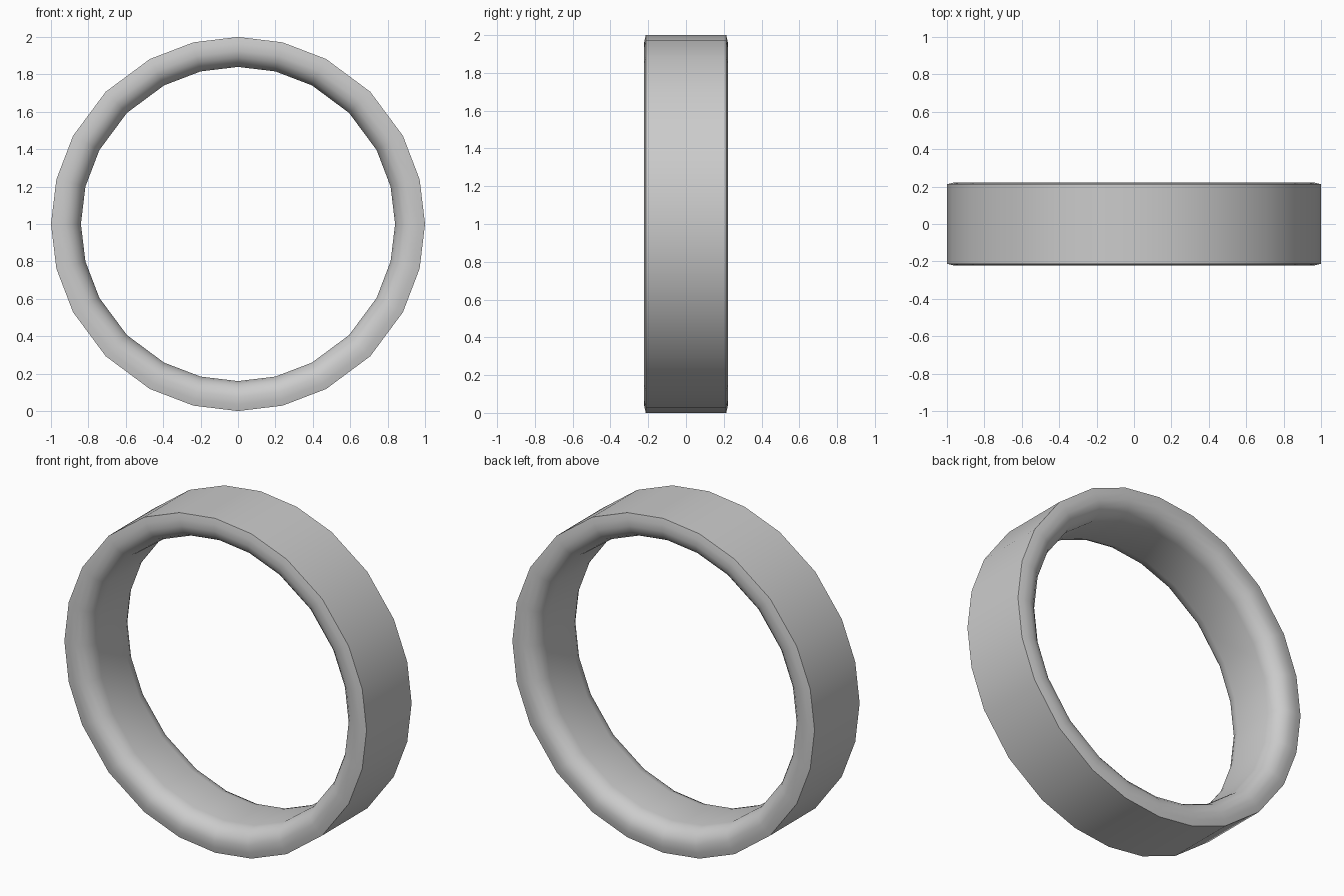
import bpy, bmesh, math

if "Cube" in bpy.data.objects:
    bpy.data.objects.remove(bpy.data.objects["Cube"])

# Half cross-section (radius, y): crisp outer rim, rounded inner edge
half = [(1.0, 0.213), (0.965, 0.221), (0.925, 0.222), (0.89, 0.211),
        (0.862, 0.185), (0.846, 0.155), (0.84, 0.125)]
profile = half + [(r, -y) for r, y in reversed(half)]

# 24 sides, slightly uneven within each quarter
quarter = [0, 13.8, 28.1, 45, 61.9, 76.2]
angles = [math.radians(90 * q + a) for q in range(4) for a in quarter]

bm = bmesh.new()
rings = [[bm.verts.new((r * math.sin(a), y, 1 + r * math.cos(a))) for r, y in profile]
         for a in angles]
n, m = len(rings), len(profile)
for i in range(n):
    a, b = rings[i], rings[(i + 1) % n]
    for j in range(m):
        k = (j + 1) % m
        bm.faces.new((a[j], a[k], b[k], b[j]))
bmesh.ops.recalc_face_normals(bm, faces=bm.faces)

mesh = bpy.data.meshes.new("ring_band")
bm.to_mesh(mesh)
bm.free()
ring = bpy.data.objects.new("ring_band", mesh)
bpy.context.collection.objects.link(ring)
bpy.context.view_layer.objects.active = ring
ring.select_set(True)
bpy.ops.object.shade_smooth_by_angle(angle=math.radians(40))
